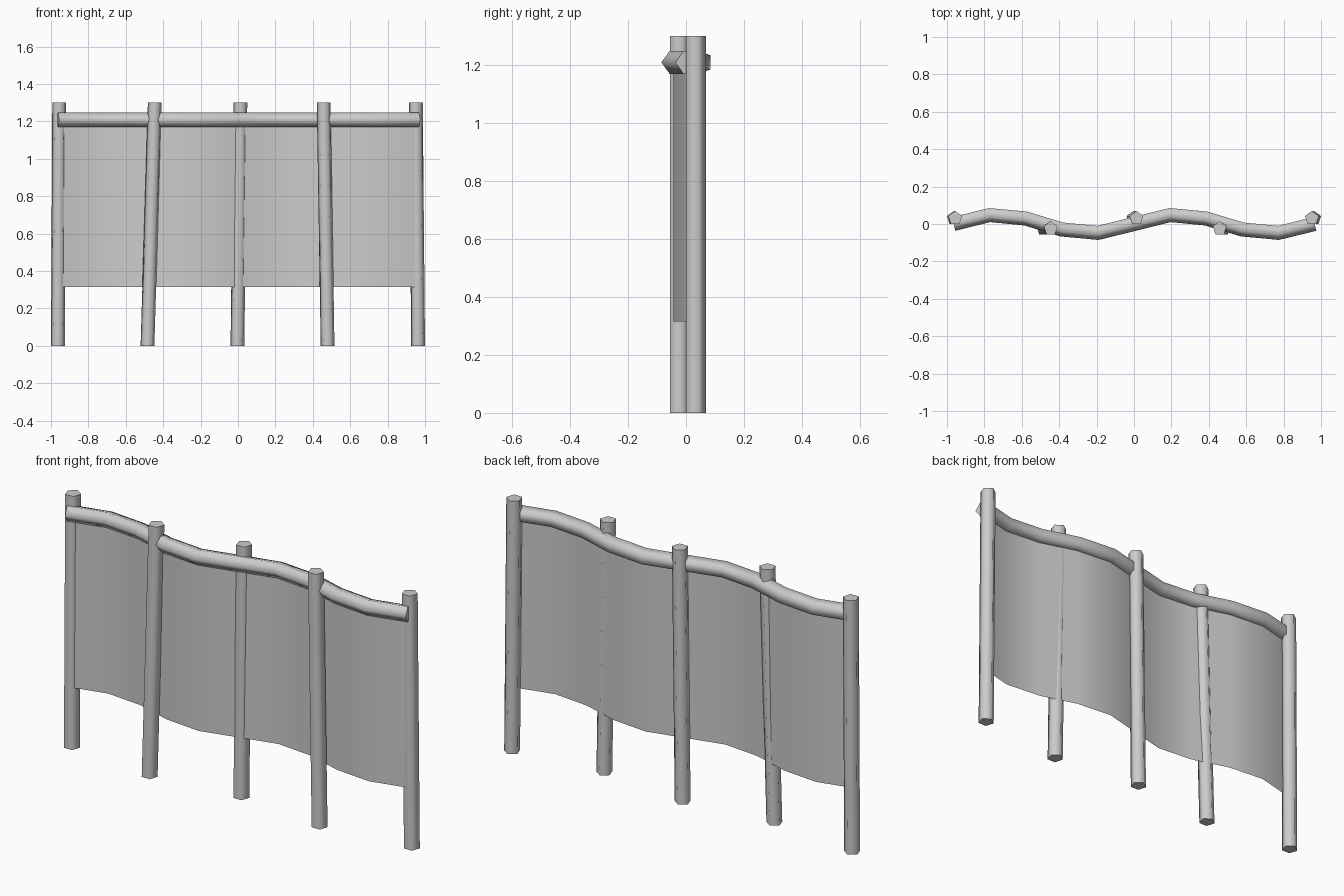
import bpy, bmesh, math
from mathutils import Vector

if "Cube" in bpy.data.objects:
    bpy.data.objects.remove(bpy.data.objects["Cube"])


def finish(name, bm, angle=80):
    bmesh.ops.recalc_face_normals(bm, faces=bm.faces)
    mesh = bpy.data.meshes.new(name)
    bm.to_mesh(mesh)
    bm.free()
    obj = bpy.data.objects.new(name, mesh)
    bpy.context.collection.objects.link(obj)
    bpy.ops.object.select_all(action='DESELECT')
    obj.select_set(True)
    bpy.context.view_layer.objects.active = obj
    bpy.ops.object.shade_smooth_by_angle(angle=math.radians(angle))
    return obj


def loft(name, rings):
    bm = bmesh.new()
    loops = [[bm.verts.new(p) for p in ring] for ring in rings]
    n = len(loops[0])
    for a, b in zip(loops, loops[1:]):
        for i in range(n):
            j = (i + 1) % n
            bm.faces.new((a[i], a[j], b[j], b[i]))
    bm.faces.new(loops[0])
    bm.faces.new(loops[-1])
    return finish(name, bm)


def pentagon(radius, start):
    return [(radius * math.cos(start + k * math.tau / 5),
             radius * math.sin(start + k * math.tau / 5)) for k in range(5)]


# Leaning pentagonal posts: bottom x, top x, y
posts = [(-0.963, -0.956, 0.031), (-0.484, -0.445, -0.024), (-0.003, 0.013, 0.031),
         (0.479, 0.458, -0.024), (0.963, 0.951, 0.031)]
for i, (x0, x1, y) in enumerate(posts):
    loft(f"post_{i + 1}", [[(x + u, y + v, z) for u, v in pentagon(0.0387, math.pi / 2)]
                           for x, z in ((x0, 0.0), (x1, 1.3))])

# Wavy line shared by the rail and the panel
path = [Vector((-0.965 + 0.193 * k, 0.004 + 0.05 * math.sin(math.tau * k / 5), 0))
        for k in range(11)]

# Top rail: pentagon swept along the wave, one corner facing the front
rings = []
for k, p in enumerate(path):
    d = (path[min(k + 1, 10)] - path[max(k - 1, 0)]).normalized()
    side = Vector((-d.y, d.x, 0))
    rings.append([p + side * u + Vector((0, 0, 1.209 + v))
                  for u, v in pentagon(0.0417, math.pi)])
loft("top_rail", rings)

# Thin panel hanging from the rail
bm = bmesh.new()
cols = [[bm.verts.new((p.x, p.y, z)) for z in (0.315, 1.209)] for p in path]
for a, b in zip(cols, cols[1:]):
    bm.faces.new((a[0], b[0], b[1], a[1]))
finish("fence_panel", bm)
